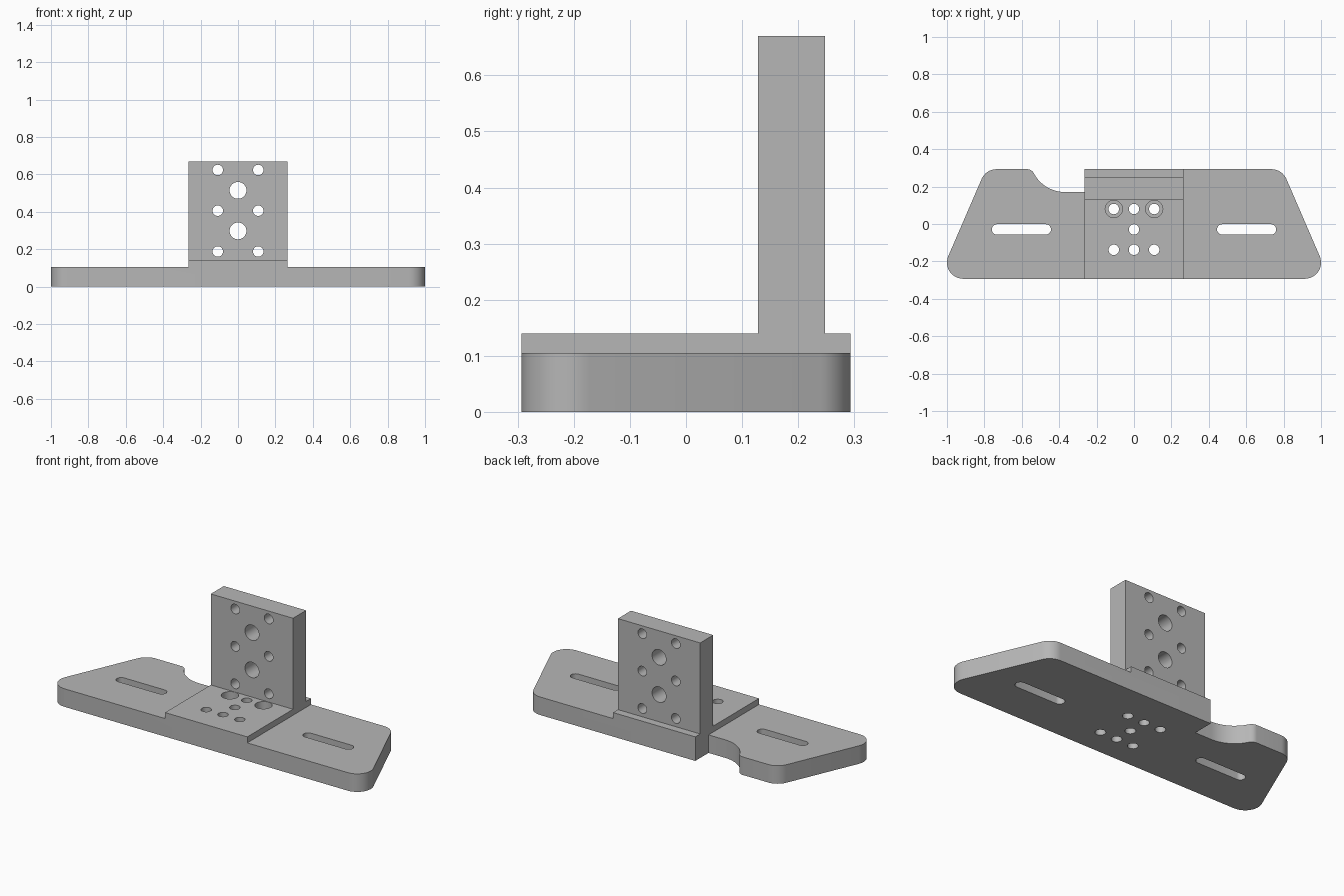
import bpy, bmesh, math
from mathutils import Vector

if "Cube" in bpy.data.objects:
    bpy.data.objects.remove(bpy.data.objects["Cube"])

HALF_DEPTH = 0.293      # half depth of the whole base
PAD_X = 0.265           # half width of pad and upright
PLATE_Z, PAD_Z, TOP_Z = 0.105, 0.14, 0.67
HOLE_X, HOLE_R = 0.108, 0.028

metal = bpy.data.materials.new("plain_grey")
metal.use_nodes = True
grey = (0.47, 0.47, 0.47, 1)
metal.diffuse_color = grey
metal.node_tree.nodes["Principled BSDF"].inputs["Base Color"].default_value = grey


def arc(cx, cy, r, start, end, n=12):
    """Points on an arc, angles in degrees."""
    angles = [math.radians(start + (end - start) * i / n) for i in range(n + 1)]
    return [(cx + r * math.cos(a), cy + r * math.sin(a)) for a in angles]


def circle(cx, cy, r, n=32):
    return arc(cx, cy, r, 0, 360, n)[:-1]


def prisms(name, outlines, axis, low, high):
    """Extrude closed outlines along an axis; outline gives the other two axes."""
    bm = bmesh.new()
    for outline in outlines:
        verts = []
        for p in outline:
            co = list(p)
            co.insert(axis, low)
            verts.append(bm.verts.new(co))
        face = bm.faces.new(verts)
        shift = Vector((0, 0, 0))
        shift[axis] = high - low
        made = bmesh.ops.extrude_face_region(bm, geom=[face])["geom"]
        bmesh.ops.translate(bm, vec=shift,
                            verts=[v for v in made if isinstance(v, bmesh.types.BMVert)])
    bmesh.ops.recalc_face_normals(bm, faces=bm.faces[:])
    mesh = bpy.data.meshes.new(name)
    bm.to_mesh(mesh)
    bm.free()
    mesh.materials.append(metal)
    obj = bpy.data.objects.new(name, mesh)
    bpy.context.collection.objects.link(obj)
    return obj


def combine(target, other, operation):
    """Apply a boolean and remove the second object."""
    other.hide_render = True
    mod = target.modifiers.new(operation.lower(), 'BOOLEAN')
    mod.operation, mod.solver, mod.object = operation, 'EXACT', other
    bpy.context.view_layer.objects.active = target
    bpy.ops.object.modifier_apply(modifier=mod.name)
    bpy.data.objects.remove(other)


# Base plate: tapered ends, rounded corners, scooped notch at the back
R = 0.087
low_x, high_x, cy = 0.913, 0.735, HALF_DEPTH - R
tilt = math.degrees(math.atan2(low_x - high_x, 2 * cy))
notch_y, notch_r, fillet_r = 0.171, 0.187, 0.042
outline = arc(low_x, -cy, R, -90, tilt) + arc(high_x, cy, R, tilt, 90)
outline += [(-PAD_X, HALF_DEPTH), (-PAD_X, notch_y)]
outline += arc(-0.37, notch_y + notch_r, notch_r, 270, 208)
outline += arc(-0.572, HALF_DEPTH - fillet_r, fillet_r, 28, 90, 8)
outline += arc(-high_x, cy, R, 90, 180 - tilt) + arc(-low_x, -cy, R, 180 - tilt, 270)
bracket = prisms("mounting_bracket", [outline], 2, 0, PLATE_Z)

# Raised pad and upright share one side profile
front_y, back_y = 0.128, 0.248
profile = [(-HALF_DEPTH, PLATE_Z), (HALF_DEPTH, PLATE_Z), (HALF_DEPTH, PAD_Z),
           (back_y, PAD_Z), (back_y, TOP_Z), (front_y, TOP_Z),
           (front_y, PAD_Z), (-HALF_DEPTH, PAD_Z)]
combine(bracket, prisms("pad_and_upright", [profile], 0, -PAD_X, PAD_X), 'UNION')

# Vertical holes in the pad and long slots in the wings
mid_y, row = -0.029, 0.109
down = [circle(x, y, HOLE_R) for y in (mid_y - row, mid_y + row)
        for x in (-HOLE_X, 0, HOLE_X)]
down.append(circle(0, mid_y, HOLE_R))
for side in (-1, 1):
    x = side * 0.602
    down.append(arc(x + 0.13, mid_y, HOLE_R, -90, 90) + arc(x - 0.13, mid_y, HOLE_R, 90, 270))
combine(bracket, prisms("pad_hole_cutter", down, 2, -0.1, 0.3), 'DIFFERENCE')

# Counterbores beside the upright
bores = [circle(s * HOLE_X, mid_y + row, 0.046) for s in (-1, 1)]
combine(bracket, prisms("counterbore_cutter", bores, 2, 0.07, 0.3), 'DIFFERENCE')

# Horizontal holes through the upright
across = [circle(s * HOLE_X, z, HOLE_R) for s in (-1, 1) for z in (0.188, 0.406, 0.624)]
across += [circle(0, z, 0.045) for z in (0.298, 0.515)]
combine(bracket, prisms("upright_hole_cutter", across, 1, 0, 0.5), 'DIFFERENCE')

# Smooth rounded walls, keep machined edges sharp
bpy.ops.object.select_all(action='DESELECT')
bracket.select_set(True)
bpy.context.view_layer.objects.active = bracket
bpy.ops.object.shade_smooth_by_angle(angle=math.radians(30))
